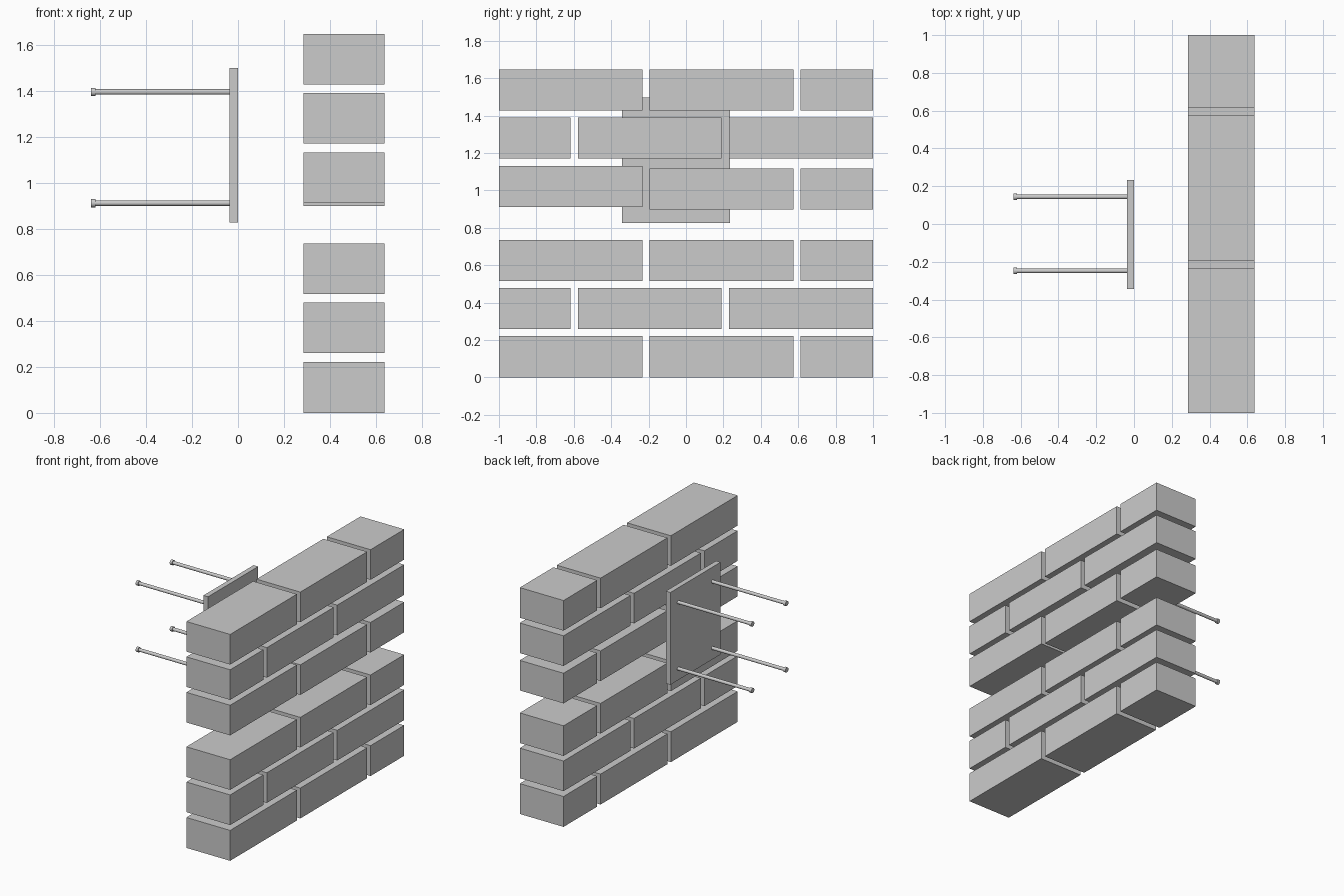
import bpy
from math import pi

if "Cube" in bpy.data.objects:
    bpy.data.objects.remove(bpy.data.objects["Cube"])


def box(name, x0, x1, y0, y1, z0, z1):
    bpy.ops.mesh.primitive_cube_add(
        size=1, location=((x0 + x1) / 2, (y0 + y1) / 2, (z0 + z1) / 2))
    ob = bpy.context.object
    ob.name = name
    ob.scale = (x1 - x0, y1 - y0, z1 - z0)
    bpy.ops.object.transform_apply(location=False, rotation=False, scale=True)


def rod(name, x0, x1, y, z, radius):
    bpy.ops.mesh.primitive_cylinder_add(
        vertices=16, radius=radius, depth=x1 - x0,
        location=((x0 + x1) / 2, y, z), rotation=(0, pi / 2, 0))
    bpy.context.object.name = name
    bpy.ops.object.shade_smooth_by_angle()


# Brick wall: two alternating course layouts
BRICK_H = 0.219
LONG_LEFT = [(-1, -0.233), (-0.194, 0.574), (0.613, 1)]
SHORT_LEFT = [(-1, -0.618), (-0.578, 0.19), (0.23, 1)]
courses = [(0.002, LONG_LEFT), (0.26, SHORT_LEFT), (0.516, LONG_LEFT),
           (0.898, LONG_LEFT), (1.17, SHORT_LEFT), (1.427, LONG_LEFT)]
for row, (z, layout) in enumerate(courses):
    for col, (y0, y1) in enumerate(layout):
        # The first brick above the open joint sits slightly higher
        zb = z + (0.014 if row == 3 and col == 0 else 0)
        if row == 0:
            zb = 0
        box(f"brick_{row + 1}_{col + 1}", 0.285, 0.637, y0, y1, zb,
            z + BRICK_H + (zb - z if row else 0))

# Anchor plate
box("anchor_plate", -0.038, -0.001, -0.343, 0.234, 0.827, 1.498)

# Four headed studs
for y in (-0.248, 0.144):
    for z in (0.911, 1.394):
        rod("stud_shank", -0.622, -0.038, y, z, 0.012)
        rod("stud_head", -0.638, -0.62, y, z, 0.018)
